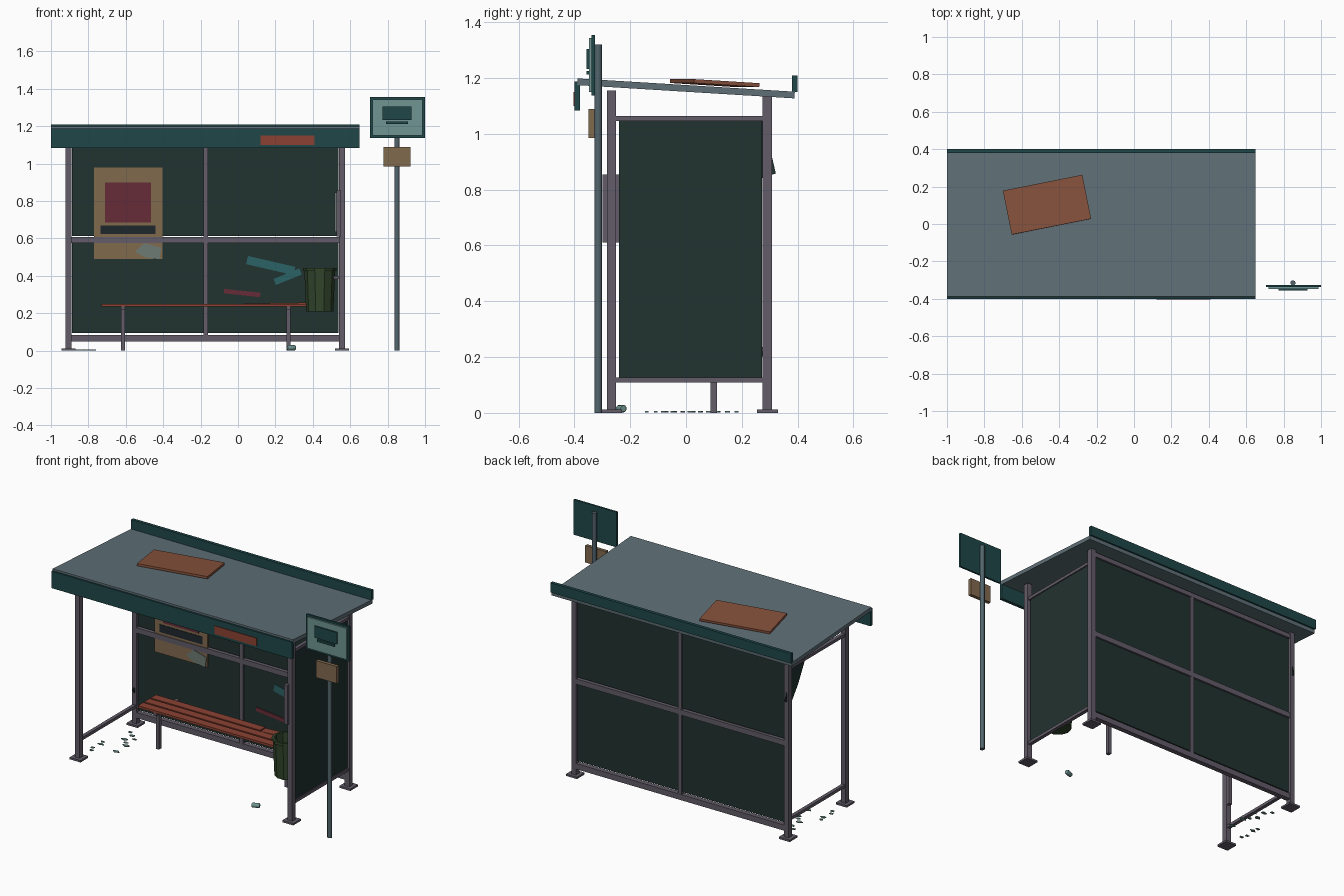
import bpy, bmesh, math, random
from mathutils import Matrix, Vector

if "Cube" in bpy.data.objects:
    bpy.data.objects.remove(bpy.data.objects["Cube"])

random.seed(4)
MATS = {}


def mat(name, hexcol):
    m = bpy.data.materials.new(name)
    rgb = [(int(hexcol[i:i + 2], 16) / 255) ** 2.2 for i in (0, 2, 4)]
    m.diffuse_color = (*rgb, 1)
    m.use_nodes = True
    m.node_tree.nodes["Principled BSDF"].inputs["Base Color"].default_value = m.diffuse_color
    MATS[name] = m


for n, c in dict(steel="625c68", glass="263533", roof="5f6f76", teal="24484a", rust="85523e",
                 wood="8a4436", tan="80694f", red="66303a", dark="232c30", pale="6f9490",
                 paper="6d7a74", paint="2f6265", bin="35472f", pole="53656c").items():
    mat(n, c)


def finish(name, bm, m):
    bmesh.ops.recalc_face_normals(bm, faces=bm.faces[:])
    me = bpy.data.meshes.new(name)
    bm.to_mesh(me)
    bm.free()
    me.materials.append(MATS[m])
    ob = bpy.data.objects.new(name, me)
    bpy.context.collection.objects.link(ob)
    return ob


def box(name, x, y, z, m, rot=(0, 0, 0)):
    """Box from (min, max) ranges, rotated about its own centre."""
    bm = bmesh.new()
    size = [r[1] - r[0] for r in (x, y, z)]
    bmesh.ops.create_cube(bm, size=1, matrix=Matrix.Diagonal((*size, 1)))
    ob = finish(name, bm, m)
    ob.location = [(r[0] + r[1]) / 2 for r in (x, y, z)]
    ob.rotation_euler = [math.radians(a) for a in rot]
    return ob


def prism(name, pts, direction, m):
    """Flat polygon pushed along a direction."""
    bm = bmesh.new()
    f = bm.faces.new([bm.verts.new(p) for p in pts])
    ext = bmesh.ops.extrude_face_region(bm, geom=[f])
    vs = [v for v in ext["geom"] if isinstance(v, bmesh.types.BMVert)]
    bmesh.ops.translate(bm, verts=vs, vec=Vector(direction))
    if not any(fa.normal.dot(Vector(direction)) and fa is f for fa in bm.faces if fa.is_valid):
        bm.faces.new([bm.verts.new(p) for p in pts])
        bmesh.ops.remove_doubles(bm, verts=bm.verts[:], dist=1e-5)
    return finish(name, bm, m)


def lathe(name, profile, sides, m, smooth=False):
    """Ring profile of (radius, z) spun about z; radius 0 closes the end."""
    bm = bmesh.new()
    vs = [bm.verts.new((r, 0, z)) for r, z in profile]
    es = [bm.edges.new(p) for p in zip(vs, vs[1:])]
    bmesh.ops.spin(bm, geom=vs + es, axis=(0, 0, 1), cent=(0, 0, 0), angle=2 * math.pi,
                   steps=sides, use_duplicate=False)
    bmesh.ops.remove_doubles(bm, verts=bm.verts[:], dist=1e-5)
    ob = finish(name, bm, m)
    if smooth:
        for p in ob.data.polygons:
            p.use_smooth = abs(p.normal.z) < 0.5
    return ob


def c(v, w):
    return (v - w / 2, v + w / 2)


# Corner posts with foot plates
XL, XR, YF, YB = -0.905, 0.555, -0.267, 0.292
for sx, x in (("left", XL), ("right", XR)):
    for sy, y, h in (("front", YF, 1.155), ("back", YB, 1.135)):
        box(f"{sy}_{sx}_post", c(x, 0.032), c(y, 0.034), (0, h), "steel")
        box(f"{sy}_{sx}_foot_plate", c(x, 0.075), c(y, 0.075), (0, 0.012), "steel")
    # Side rails
    for n, z in (("lower", 0.118), ("upper", 1.055)):
        box(f"{sx}_{n}_side_rail", c(x, 0.022), (YF, YB), c(z, 0.018), "steel")

# Back frame
for n, z, h in (("bottom", 0.065, 0.035), ("middle", 0.591, 0.033), ("top", 1.105, 0.028)):
    box(f"back_{n}_rail", (XL, XR), c(YB, 0.03), c(z, h), "steel")
box("back_mullion", c(-0.172, 0.024), c(YB, 0.028), (0.07, 1.11), "steel")

# Back and right side panes
for sx, x in (("left", (-0.887, -0.184)), ("right", (-0.16, 0.537))):
    for sz, z in (("lower", (0.095, 0.575)), ("upper", (0.614, 1.092))):
        box(f"back_{sz}_{sx}_pane", x, c(YB, 0.008), z, "glass")
box("right_side_pane", c(XR, 0.008), (-0.24, 0.273), (0.125, 1.05), "glass")

# Remains of the broken left pane
for n, pts in (("upper", ((0.278, 1.048), (0.13, 1.048), (0.2, 0.92), (0.262, 0.838), (0.322, 0.858))),
               ("lower", ((0.278, 0.235), (0.262, 0.225), (0.27, 0.205), (0.278, 0.2)))):
    prism(f"{n}_broken_glass", [(XL - 0.004, y, z) for y, z in pts], (0.008, 0, 0), "glass")

# Sloping roof, fascias and rusty patch
box("roof_slab", (-1, 0.65), c(0, 0.78), c(1.163, 0.024), "roof", (-3.5, 0, 0))
box("front_fascia", (-1, 0.65), (-0.4, -0.38), (1.083, 1.188), "teal")
box("back_fascia", (-1, 0.65), (0.38, 0.4), (1.15, 1.21), "teal")
box("fascia_patch", (0.12, 0.41), (-0.404, -0.399), (1.1, 1.15), "wood")
box("roof_patch", c(-0.465, 0.433), c(0.103, 0.24), c(1.182, 0.014), "rust", (-3.5, 0, 11.3))

# Poster behind the middle rail
box("poster_sheet", (-0.77, -0.405), (0.281, 0.288), (0.49, 0.98), "tan")
box("poster_picture", (-0.71, -0.465), (0.278, 0.282), (0.685, 0.9), "red")
box("poster_band", (-0.735, -0.44), (0.278, 0.282), (0.623, 0.67), "dark")
prism("poster_torn_corner", [(x, 0.276, z) for x, z in
      ((-0.55, 0.53), (-0.5, 0.575), (-0.41, 0.55), (-0.42, 0.485), (-0.5, 0.5))],
      (0, 0.005, 0), "paper")

# Paint marks on the back pane
for n, x, z, w, h, a, m in (("long", 0.175, 0.455, 0.26, 0.045, 13, "paint"),
                            ("short", 0.265, 0.395, 0.15, 0.035, -22, "paint"),
                            ("red", 0.022, 0.308, 0.195, 0.024, 6, "red")):
    box(f"{n}_paint_mark", c(x, w), (0.284, 0.289), c(z, h), m, (0, a, 0))

# Bench: three slats, the rear one snapped
for i, y in enumerate((0.087, 0.15, 0.213)):
    end = 0.39 if i < 2 else 0.02
    box(f"bench_slat_{i + 1}", (-0.73, end), c(y, 0.052), (0.236, 0.25), "wood")
box("bench_snapped_slat", (0.03, 0.39), c(0.213, 0.052), (0.24, 0.254), "wood", (0, -1, 4))
for n, x in (("left", -0.615), ("right", 0.27)):
    box(f"bench_{n}_leg", c(x, 0.022), c(0.1, 0.024), (0, 0.225), "steel")
    box(f"bench_{n}_bracket", c(x, 0.022), (0.062, YB), (0.218, 0.236), "steel")

# Litter bin hung from the right side
b = lathe("litter_bin", [(0, 0.21), (0.073, 0.21), (0.082, 0.425), (0.089, 0.425), (0.089, 0.442),
                         (0.074, 0.442), (0.066, 0.222), (0, 0.222)], 10, "bin")
b.location = (0.437, -0.14, 0)
box("bin_bracket", (0.505, XR), c(-0.14, 0.04), c(0.39, 0.016), "steel")

# Timetable case on the right side
box("timetable_case", (0.526, 0.55), (-0.3, -0.04), (0.61, 0.855), "steel")
box("timetable_sheet", (0.516, 0.527), (-0.285, -0.055), (0.635, 0.845), "paper")

# Stop sign
p = lathe("sign_pole", [(0, 0), (0.014, 0), (0.014, 1.32), (0, 1.32)], 10, "pole", True)
p.location = (0.85, -0.315, 0)
box("sign_board", (0.705, 1), (-0.338, -0.326), (1.137, 1.355), "teal")
box("sign_face", (0.718, 0.987), (-0.347, -0.337), (1.15, 1.343), "pale")
box("sign_symbol_body", (0.773, 0.927), (-0.356, -0.346), (1.233, 1.305), "teal")
box("sign_symbol_base", (0.792, 0.908), (-0.356, -0.346), (1.212, 1.226), "teal")
box("route_plate", (0.778, 0.922), (-0.349, -0.328), (0.985, 1.09), "tan")

# Dropped can
k = lathe("dropped_can", [(0, -0.023), (0.011, -0.023), (0.014, -0.018), (0.014, 0.018),
                          (0.011, 0.023), (0, 0.023)], 10, "pale", True)
k.location = (0.285, -0.232, 0.015)
k.rotation_euler = (0, math.pi / 2, math.radians(20))

# Glass fragments below the broken pane
for i in range(11):
    x, y = random.uniform(-0.95, -0.77), -0.14 + 0.032 * i
    r, a0 = random.uniform(0.014, 0.026), random.uniform(0, 6)
    pts = [(x + r * math.cos(a0 + a), y + 0.6 * r * math.sin(a0 + a), 0.001)
           for a in (0, 1.7, 2.9, 4.6)]
    prism(f"glass_fragment_{i + 1}", pts, (0, 0, 0.005), "pale")
